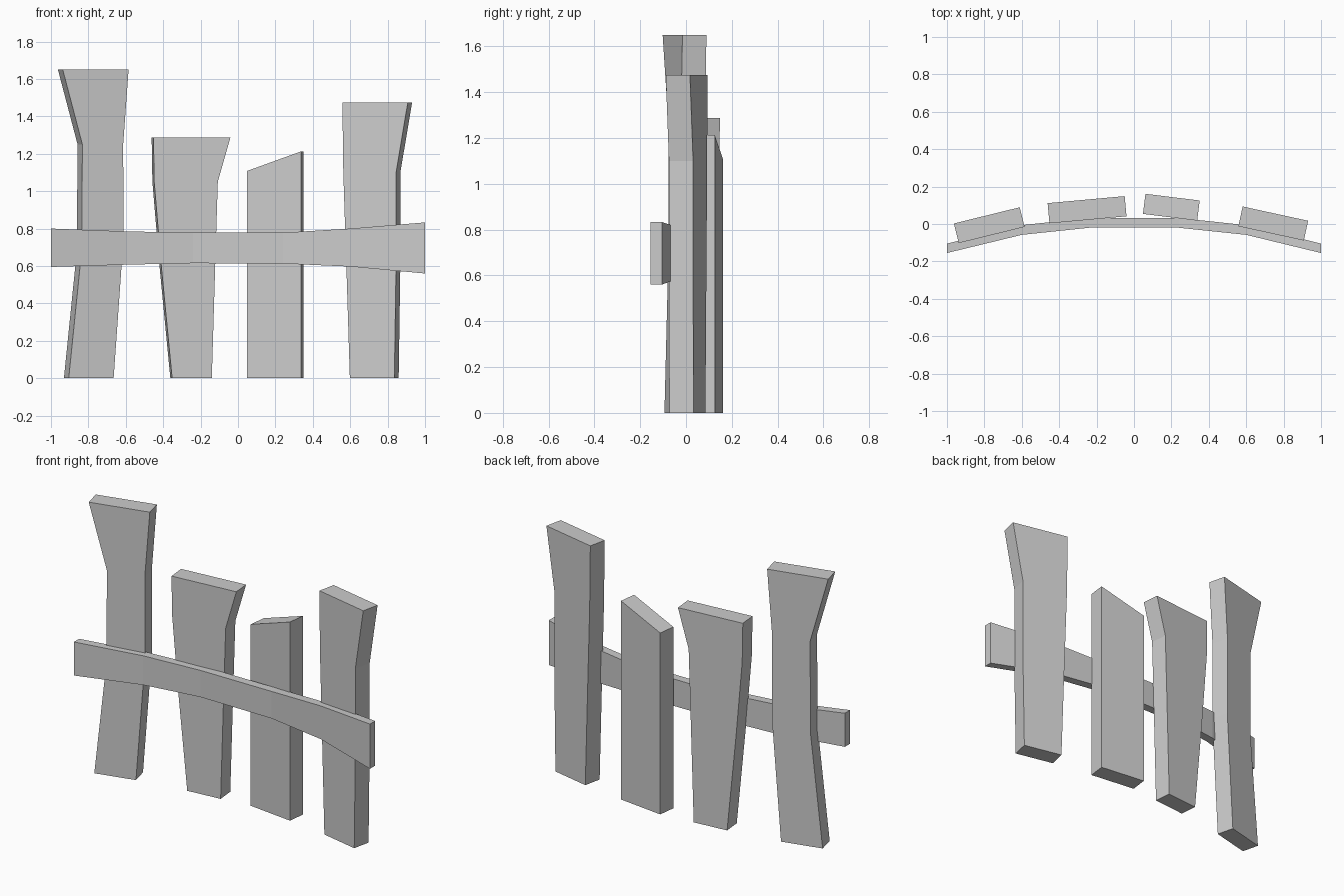
import bpy, bmesh
from math import radians, sin, cos, tan

if "Cube" in bpy.data.objects:
    bpy.data.objects.remove(bpy.data.objects["Cube"])


def finish(name, bm):
    bmesh.ops.recalc_face_normals(bm, faces=bm.faces)
    mesh = bpy.data.meshes.new(name)
    bm.to_mesh(mesh)
    bm.free()
    bpy.context.collection.objects.link(bpy.data.objects.new(name, mesh))


def plank(name, anchor, angle, left, right, thickness=0.108):
    """Outline in front view (x, z), laid on a turned front face and extruded back."""
    x0, y0 = anchor
    a = radians(angle)
    bm = bmesh.new()
    outline = left + right[::-1]
    front = [bm.verts.new((x, y0 + (x - x0) * tan(a), z)) for x, z in outline]
    face = bm.faces.new(front)
    back = bmesh.ops.extrude_face_region(bm, geom=[face], use_keep_orig=True)
    moved = [v for v in back["geom"] if isinstance(v, bmesh.types.BMVert)]
    bmesh.ops.translate(bm, verts=moved, vec=(-sin(a) * thickness, cos(a) * thickness, 0))
    finish(name, bm)


# Upright planks, each flared and turned to follow the curve
plank("tall_left_plank", (-0.937, -0.102), 13.8,
      [(-0.905, 0), (-0.836, 0.68), (-0.832, 1.25), (-0.937, 1.65)],
      [(-0.665, 0), (-0.612, 0.75), (-0.614, 1.25), (-0.585, 1.65)])
plank("inner_left_plank", (-0.45, 0.004), 5.2,
      [(-0.352, 0), (-0.41, 0.6), (-0.448, 1.05), (-0.452, 1.288)],
      [(-0.14, 0), (-0.122, 0.6), (-0.108, 1.05), (-0.04, 1.288)])
plank("short_slanted_plank", (0.048, 0.054), -7,
      [(0.048, 0), (0.048, 1.108)],
      [(0.338, 0), (0.338, 1.213)])
plank("right_plank", (0.558, -0.012), -12.3,
      [(0.598, 0), (0.58, 0.58), (0.563, 1.1), (0.558, 1.475)],
      [(0.836, 0), (0.845, 0.6), (0.845, 1.1), (0.908, 1.475)])

# Bowed cross rail: front y, back y, bottom z, top z at each station
stations = [(-1.0, -0.155, -0.105, 0.595, 0.80),
            (-0.6, -0.058, -0.006, 0.607, 0.785),
            (-0.24, -0.02, 0.032, 0.615, 0.778),
            (0.24, -0.02, 0.032, 0.613, 0.778),
            (0.6, -0.058, -0.006, 0.597, 0.80),
            (1.0, -0.155, -0.105, 0.56, 0.833)]
bm = bmesh.new()
rings = [[bm.verts.new(p) for p in ((x, f, lo), (x, b, lo), (x, b, hi), (x, f, hi))]
         for x, f, b, lo, hi in stations]
for r, s in zip(rings, rings[1:]):
    for i in range(4):
        j = (i + 1) % 4
        bm.faces.new((r[i], r[j], s[j], s[i]))
bm.faces.new(rings[0])
bm.faces.new(rings[-1])
finish("cross_rail", bm)
